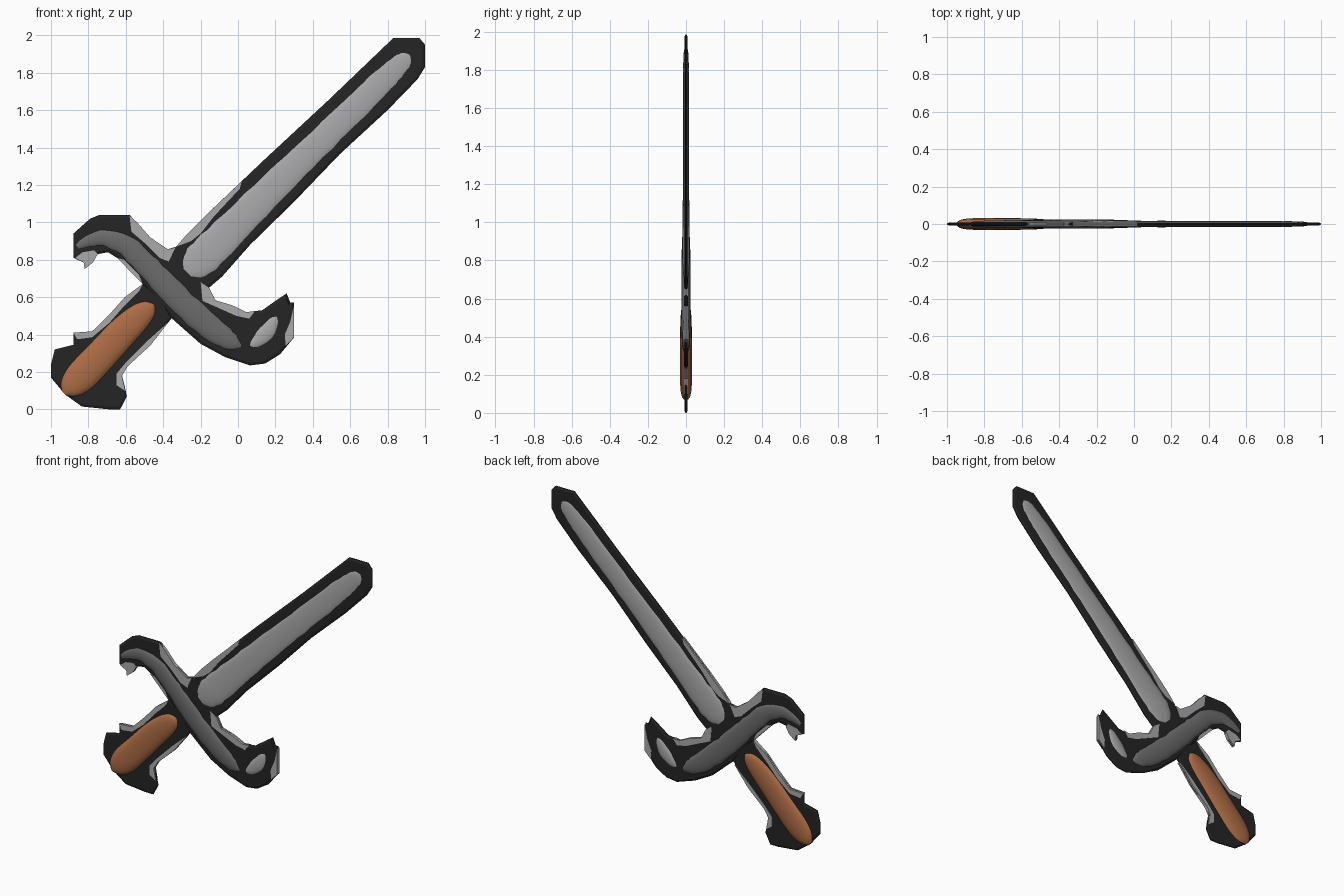
import bpy, bmesh, random
from mathutils import Vector

random.seed(4)
cube = bpy.data.objects.get("Cube")
if cube:
    bpy.data.objects.remove(cube)


def material(name, r, g, b):
    m = bpy.data.materials.new(name)
    m.use_nodes = True
    m.diffuse_color = (r, g, b, 1)
    bsdf = m.node_tree.nodes["Principled BSDF"]
    bsdf.inputs["Base Color"].default_value = (r, g, b, 1)
    bsdf.inputs["Roughness"].default_value = 0.7
    return m


BLACK = material("charcoal", 0.018, 0.018, 0.018)
STEEL = material("light steel", 0.4, 0.4, 0.41)
IRON = material("dark iron", 0.15, 0.145, 0.145)
LEATHER = material("brown leather", 0.42, 0.15, 0.06)


def finish(bm, name, mat, smooth):
    bmesh.ops.recalc_face_normals(bm, faces=bm.faces)
    mesh = bpy.data.meshes.new(name)
    bm.to_mesh(mesh)
    bm.free()
    mesh.materials.append(mat)
    ob = bpy.data.objects.new(name, mesh)
    bpy.context.collection.objects.link(ob)
    if smooth:
        bpy.ops.object.select_all(action='DESELECT')
        ob.select_set(True)
        bpy.context.view_layer.objects.active = ob
        bpy.ops.object.shade_smooth_by_angle(angle=0.9)
    return ob


def plate(name, outline, half, mat, edge=None):
    """Flat plate from an (x, z) outline; edge gives a thinner rim."""
    bm = bmesh.new()
    y = edge or half
    front = [bm.verts.new((x, -y, z)) for x, z in outline]
    back = [bm.verts.new((x, y, z)) for x, z in outline]
    n = len(outline)
    caps = [bm.faces.new(front), bm.faces.new(back[::-1])]
    for i in range(n):
        j = (i + 1) % n
        bm.faces.new((front[i], back[i], back[j], front[j]))
    bmesh.ops.recalc_face_normals(bm, faces=bm.faces)
    if edge:
        for cap, side in zip(caps, (-1, 1)):
            bmesh.ops.inset_region(bm, faces=[cap], thickness=0.014)
            for v in cap.verts:
                v.co.y = side * half
    return finish(bm, name, mat, False)


def spline(points, steps):
    """Catmull-Rom through (x, z, half width) points."""
    p = [Vector(q) for q in points]
    p = [p[0]] + p + [p[-1]]
    out = []
    for i in range(1, len(p) - 2):
        a, b, c, d = p[i - 1:i + 3]
        for s in range(steps):
            t = s / steps
            out.append(0.5 * (2 * b + (c - a) * t + (2 * a - 5 * b + 4 * c - d) * t * t
                              + (3 * b - a - 3 * c + d) * t ** 3))
    return out + [p[-1]]


# unit cross-section: flattened rounded lens
SECTION = [(1, 0), (0.9, 0.45), (0.62, 0.8), (0.3, 0.96), (0, 1),
           (-0.3, 0.96), (-0.62, 0.8), (-0.9, 0.45)]
SECTION += [(-u, -v) for u, v in SECTION if v > 0 and u != 1] + [(-1, 0)]
SECTION = SECTION[:8] + [(-1, 0)] + [(u, -v) for u, v in reversed(SECTION[1:8])]


def core(name, points, half, mat, steps=5, ragged=0.0):
    """Raised rounded body swept along a path, with ragged sides."""
    path = spline(points, steps)
    widest = max(q.z for q in path)
    bm = bmesh.new()
    rings = []
    for i, q in enumerate(path):
        tangent = path[min(i + 1, len(path) - 1)] - path[max(i - 1, 0)]
        side = Vector((-tangent.y, tangent.x)).normalized()
        w = max(q.z, 0.004)
        t = half * min(1, (w / widest) ** 0.5)
        wob = {s: 1 + random.uniform(-ragged, ragged) for s in (-1, 1)}
        ring = []
        for u, v in SECTION:
            k = u * w * wob[1 if u > 0 else -1]
            ring.append(bm.verts.new((q.x + side.x * k, v * t, q.y + side.y * k)))
        rings.append(ring)
    n = len(SECTION)
    for a, b in zip(rings, rings[1:]):
        for i in range(n):
            j = (i + 1) % n
            bm.faces.new((a[i], a[j], b[j], b[i]))
    bm.faces.new(rings[0])
    bm.faces.new(rings[-1])
    return finish(bm, name, mat, True)


# dark rims that carry the silhouette
plate("blade_rim", [
    (-.4, .78), (-.375, .856), (-.33, .87), (-.27, .94), (-.18, 1.03), (.13, 1.325),
    (.48, 1.65), (.83, 1.985), (.97, 1.985), (1, 1.95), (1, 1.83), (.96, 1.765),
    (.8, 1.6), (.545, 1.365), (.3, 1.11), (.065, .88), (-.085, .71), (-.155, .65),
    (-.2, .55)], 0.009, BLACK, 0.003)
plate("guard_rim", [
    (-.51, .67), (-.578, .74), (-.647, .81), (-.695, .84), (-.75, .83), (-.775, .786),
    (-.82, .75), (-.825, .785), (-.88, .81), (-.88, .94), (-.79, 1.02), (-.74, 1.04),
    (-.58, 1.04), (-.47, .92), (-.375, .856), (-.155, .65), (-.12, .583), (-.03, .556),
    (.045, .52), (.13, .53), (.2, .58), (.26, .62), (.28, .57), (.3, .57), (.3, .385),
    (.225, .295), (.145, .245), (.065, .235), (-.07, .28), (-.2, .35), (-.355, .487)],
    0.01, BLACK, 0.003)
plate("grip_rim", [
    (-.355, .487), (-.47, .34), (-.59, .23), (-.62, .18), (-.605, .12), (-.594, .07),
    (-.63, 0), (-.69, 0), (-.835, .015), (-.925, .08), (-1, .17), (-1, .24), (-.98, .32),
    (-.88, .345), (-.88, .41), (-.78, .417), (-.685, .51), (-.605, .6), (-.51, .67),
    (-.4, .6)], 0.009, BLACK, 0.003)

# raised bodies
core("blade", [
    (-.27, .73, .05), (-.22, .78, .1), (-.1, .9, .105), (.2, 1.2, .092), (.5, 1.49, .086),
    (.75, 1.735, .08), (.86, 1.84, .068), (.9, 1.88, .05), (.925, 1.905, .01)],
    0.018, STEEL, 6, 0.05)
core("guard", [
    (-.86, .87, .02), (-.8, .9, .04), (-.71, .915, .05), (-.6, .875, .062),
    (-.5, .78, .068), (-.39, .67, .07), (-.26, .535, .074), (-.12, .417, .068),
    (-.03, .36, .05), (.02, .335, .01)], 0.024, IRON, 4, 0.07)
core("guard_hook", [
    (.06, .34, .01), (.09, .355, .035), (.15, .41, .05), (.19, .47, .035), (.21, .5, .01)],
    0.018, STEEL, 3, 0.06)
core("grip", [
    (-.93, .085, .02), (-.9, .115, .065), (-.84, .175, .09), (-.74, .28, .09),
    (-.62, .41, .086), (-.53, .495, .074), (-.475, .54, .05), (-.45, .56, .012)],
    0.032, LEATHER, 4)

# bare steel patches along the rims
PATCHES = {
    "guard_shoulder": [(-.58, 1.035), (-.54, 1.0), (-.47, .92), (-.375, .856), (-.335, .865),
                       (-.37, .79), (-.42, .81), (-.5, .89), (-.57, .95)],
    "blade_heel": [(-.33, .87), (-.27, .94), (-.18, 1.03), (.02, 1.22), (.01, 1.18),
                   (-.13, 1.03), (-.2, .94), (-.25, .9)],
    "guard_notch": [(-.155, .65), (-.12, .583), (-.03, .556), (.045, .52), (.09, .525),
                    (.06, .485), (-.01, .5), (-.1, .54), (-.19, .58), (-.2, .68)],
    "right_hook_edge": [(.3, .56), (.3, .385), (.255, .34), (.25, .4), (.28, .47)],
    "left_hook_tip": [(-.87, .81), (-.83, .84), (-.77, .85), (-.75, .83), (-.775, .786),
                      (-.82, .75), (-.825, .785)],
    "left_guard_edge": [(-.51, .67), (-.578, .74), (-.647, .81), (-.61, .8), (-.53, .72)],
    "grip_upper_edge": [(-.88, .41), (-.78, .417), (-.685, .51), (-.605, .6), (-.51, .67),
                        (-.53, .63), (-.62, .54), (-.69, .46), (-.78, .385), (-.86, .375)],
    "grip_lower_edge": [(-.37, .468), (-.47, .34), (-.59, .23), (-.62, .18), (-.605, .1),
                        (-.65, .13), (-.65, .19), (-.6, .25), (-.48, .37)],
}
for name, outline in PATCHES.items():
    plate(name, outline, 0.0115, STEEL)
